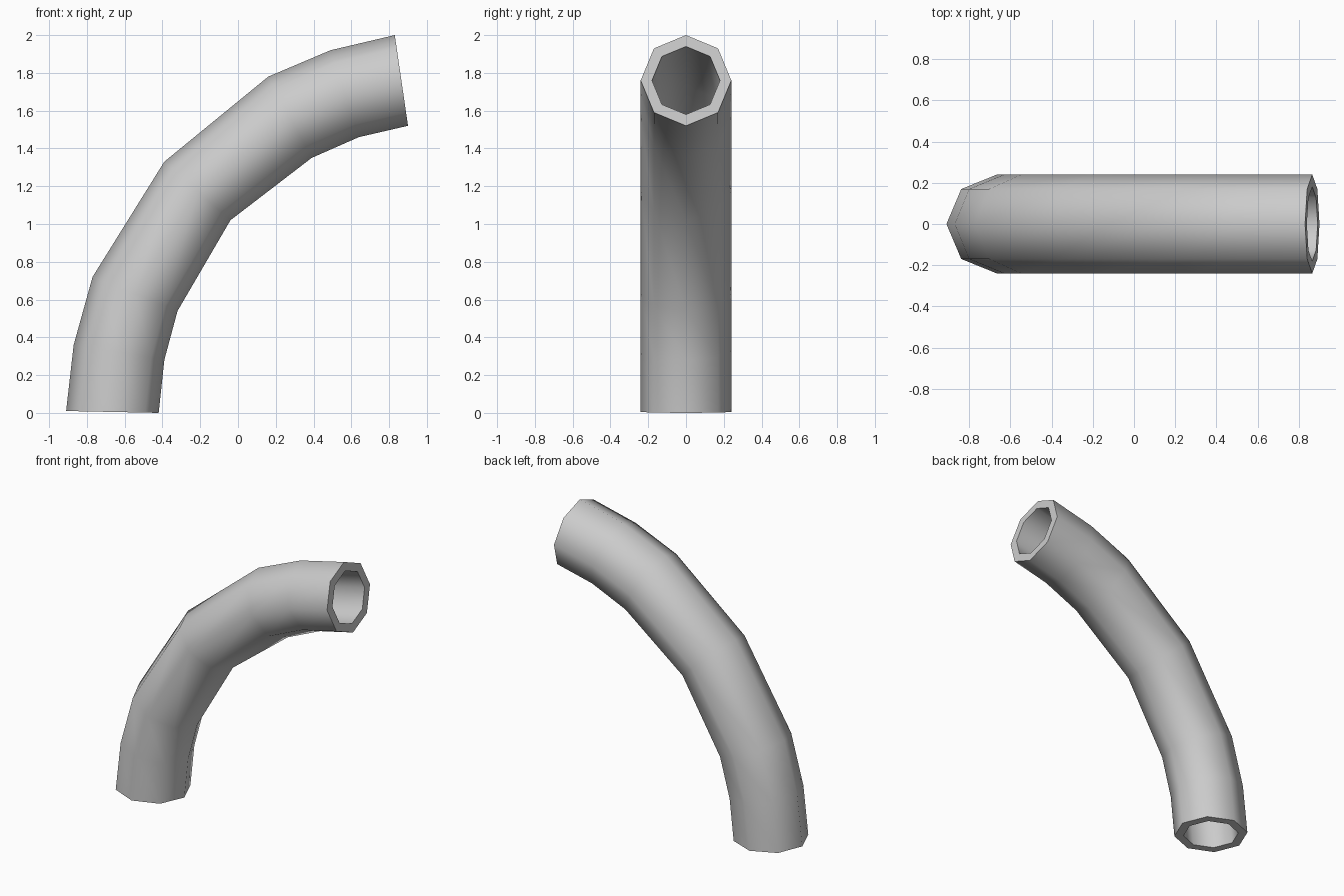
import bpy, bmesh, math
from mathutils import Vector

cube = bpy.data.objects.get("Cube")
if cube:
    bpy.data.objects.remove(cube, do_unlink=True)

SIDES = 8
HALF_WIDTH = 0.24
BORE = 0.75  # bore radius as a share of the outer radius

# Outer and inner edge of the bend (x, z), one pair per ring
bend_outer = [(-0.91, 0.01), (-0.87, 0.36), (-0.77, 0.72), (-0.39, 1.33),
              (0.16, 1.78), (0.49, 1.92), (0.83, 2.0)]
bend_inner = [(-0.42, 0.0), (-0.39, 0.28), (-0.32, 0.54), (-0.04, 1.02),
              (0.39, 1.35), (0.64, 1.46), (0.90, 1.52)]

grey = bpy.data.materials.new("light_grey")
grey.use_nodes = True
colour = (0.6, 0.6, 0.6, 1)
grey.diffuse_color = colour
grey.node_tree.nodes["Principled BSDF"].inputs["Base Color"].default_value = colour

bm = bmesh.new()


def ring(outer, inner, scale):
    """Octagonal ring spanning the two edge points."""
    a, b = Vector((outer[0], 0, outer[1])), Vector((inner[0], 0, inner[1]))
    centre, reach = (a + b) / 2, (a - b) / 2
    across = Vector((0, HALF_WIDTH, 0))
    angles = [math.tau * i / SIDES for i in range(SIDES)]
    return [bm.verts.new(centre + (reach * math.cos(t) + across * math.sin(t)) * scale)
            for t in angles]


def bridge(first, second):
    for i in range(SIDES):
        j = (i + 1) % SIDES
        bm.faces.new((first[i], first[j], second[j], second[i]))


# Outer wall up, then bore back down, closed into one skin with flat rims
pairs = list(zip(bend_outer, bend_inner))
rings = [ring(o, i, 1) for o, i in pairs]
rings += [ring(o, i, BORE) for o, i in reversed(pairs)]
for k, current in enumerate(rings):
    bridge(current, rings[(k + 1) % len(rings)])
bmesh.ops.recalc_face_normals(bm, faces=bm.faces)

mesh = bpy.data.meshes.new("curved_pipe")
bm.to_mesh(mesh)
bm.free()
mesh.materials.append(grey)
pipe = bpy.data.objects.new("curved_pipe", mesh)
bpy.context.collection.objects.link(pipe)

# Smooth walls, sharp rims
bpy.ops.object.select_all(action="DESELECT")
pipe.select_set(True)
bpy.context.view_layer.objects.active = pipe
bpy.ops.object.shade_smooth_by_angle(angle=math.radians(60))
